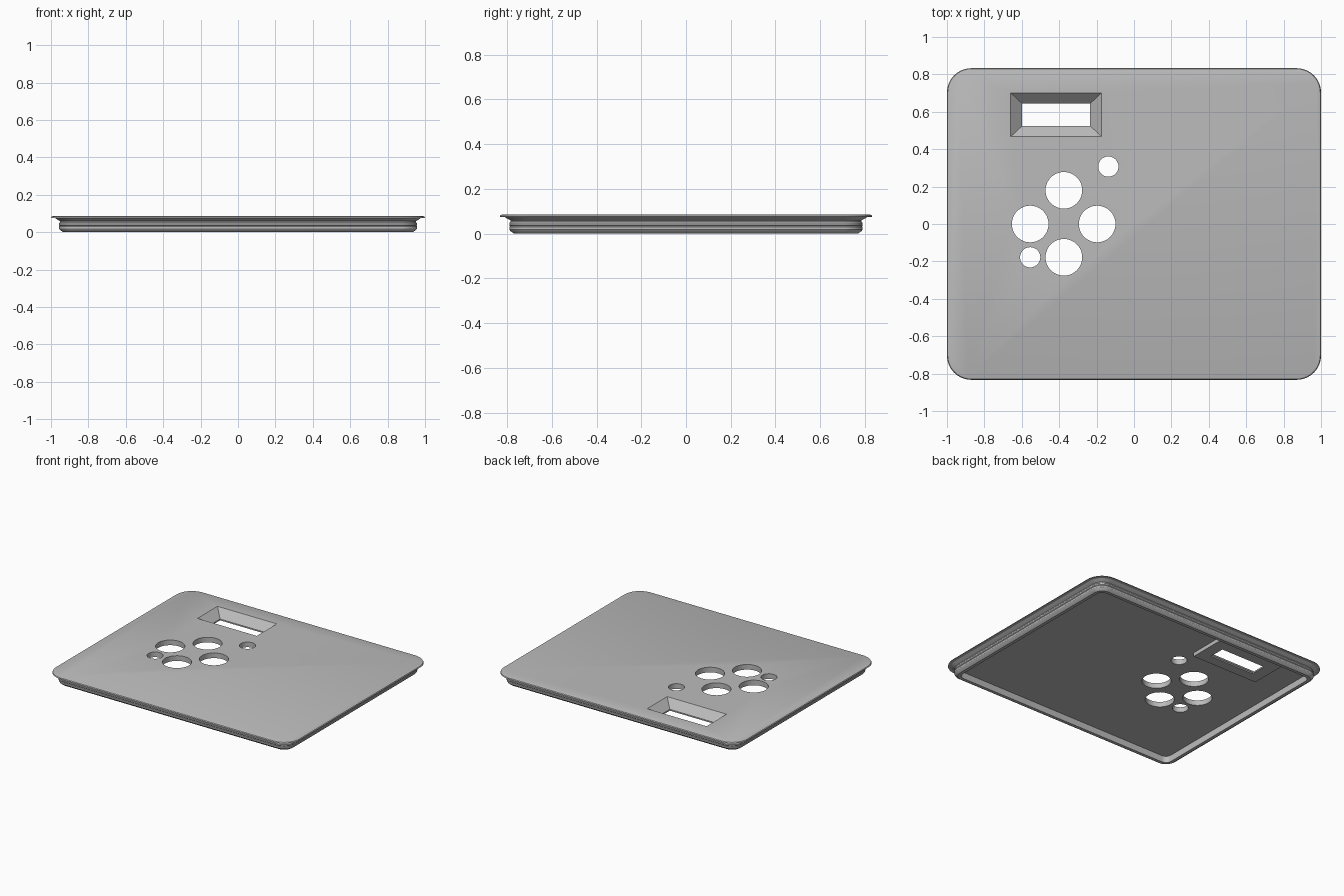
import bpy, bmesh, math

if "Cube" in bpy.data.objects:
    bpy.data.objects.remove(bpy.data.objects["Cube"])

HALF_X, HALF_Y, CORNER = 1.0, 0.833, 0.13

grey = bpy.data.materials.new("light grey")
grey.use_nodes = True
grey.diffuse_color = (0.5, 0.5, 0.5, 1)
grey.node_tree.nodes["Principled BSDF"].inputs["Base Color"].default_value = grey.diffuse_color


def rounded_ring(inset, z, steps=10):
    """Rounded rectangle outline, pulled in from the outer edge."""
    r = CORNER - inset
    pts = []
    for q, (sx, sy) in enumerate([(1, 1), (-1, 1), (-1, -1), (1, -1)]):
        for i in range(steps + 1):
            a = math.pi / 2 * (q + i / steps)
            pts.append((sx * (HALF_X - CORNER) + r * math.cos(a),
                        sy * (HALF_Y - CORNER) + r * math.sin(a), z))
    return pts


def rect_ring(cx, cy, hx, hy, z):
    return [(cx + sx * hx, cy + sy * hy, z)
            for sx, sy in [(1, 1), (-1, 1), (-1, -1), (1, -1)]]


def circle_ring(cx, cy, r, z, sides=48):
    return [(cx + r * math.cos(2 * math.pi * i / sides),
             cy + r * math.sin(2 * math.pi * i / sides), z) for i in range(sides)]


def loft(name, rings):
    """Solid skinned through a list of rings, capped at both ends."""
    bm = bmesh.new()
    rows = [[bm.verts.new(p) for p in ring] for ring in rings]
    for a, b in zip(rows, rows[1:]):
        for i in range(len(a)):
            j = (i + 1) % len(a)
            bm.faces.new((a[i], a[j], b[j], b[i]))
    bm.faces.new(rows[0])
    bm.faces.new(rows[-1])
    bmesh.ops.recalc_face_normals(bm, faces=bm.faces)
    mesh = bpy.data.meshes.new(name)
    bm.to_mesh(mesh)
    bm.free()
    obj = bpy.data.objects.new(name, mesh)
    bpy.context.collection.objects.link(obj)
    mesh.materials.append(grey)
    return obj


def combine(target, other, operation):
    """Apply a boolean and discard the helper."""
    mod = target.modifiers.new(operation, "BOOLEAN")
    mod.object, mod.operation, mod.solver = other, operation, "EXACT"
    bpy.context.view_layer.objects.active = target
    bpy.ops.object.modifier_apply(modifier=mod.name)
    bpy.data.objects.remove(other)


# Cover plate: flange edge, grooved lip, bottom rim and recessed underside
profile = [(0.012, 0.086), (0.004, 0.083), (0, 0.076), (0.022, 0.075),
           (0.036, 0.066), (0.048, 0.060), (0.048, 0.054), (0.043, 0.048),
           (0.043, 0.038), (0.046, 0.034), (0.043, 0.030), (0.043, 0.020),
           (0.048, 0.012), (0.065, 0), (0.088, 0), (0.088, 0.048)]
plate = loft("cover_plate", [rounded_ring(i, z) for i, z in profile])

# Raised frame under the window
WX, WY = -0.416, 0.584
frame = loft("window_frame", [rect_ring(WX, WY, 0.27, 0.135, z) for z in (0.02, 0.065)])
combine(plate, frame, "UNION")

# Tapered window opening
opening = [(0.182, 0.06, -0.1), (0.182, 0.06, 0.03), (0.304, 0.174, 0.142)]
window = loft("window_cutter", [rect_ring(WX, WY, hx, hy, z) for hx, hy, z in opening])
combine(plate, window, "DIFFERENCE")

# Button holes and small indicator holes
holes = [(-0.375, 0.18, 0.098), (-0.555, 0, 0.098), (-0.197, 0, 0.098),
         (-0.375, -0.178, 0.098), (-0.137, 0.307, 0.054), (-0.555, -0.178, 0.054)]
for x, y, r in holes:
    cutter = loft("hole_cutter", [circle_ring(x, y, r, z) for z in (-0.1, 0.2)])
    combine(plate, cutter, "DIFFERENCE")

# Smooth the curved walls, keep the edges crisp
bpy.ops.object.select_all(action="DESELECT")
plate.select_set(True)
bpy.context.view_layer.objects.active = plate
bpy.ops.object.shade_smooth_by_angle(angle=math.radians(25))
